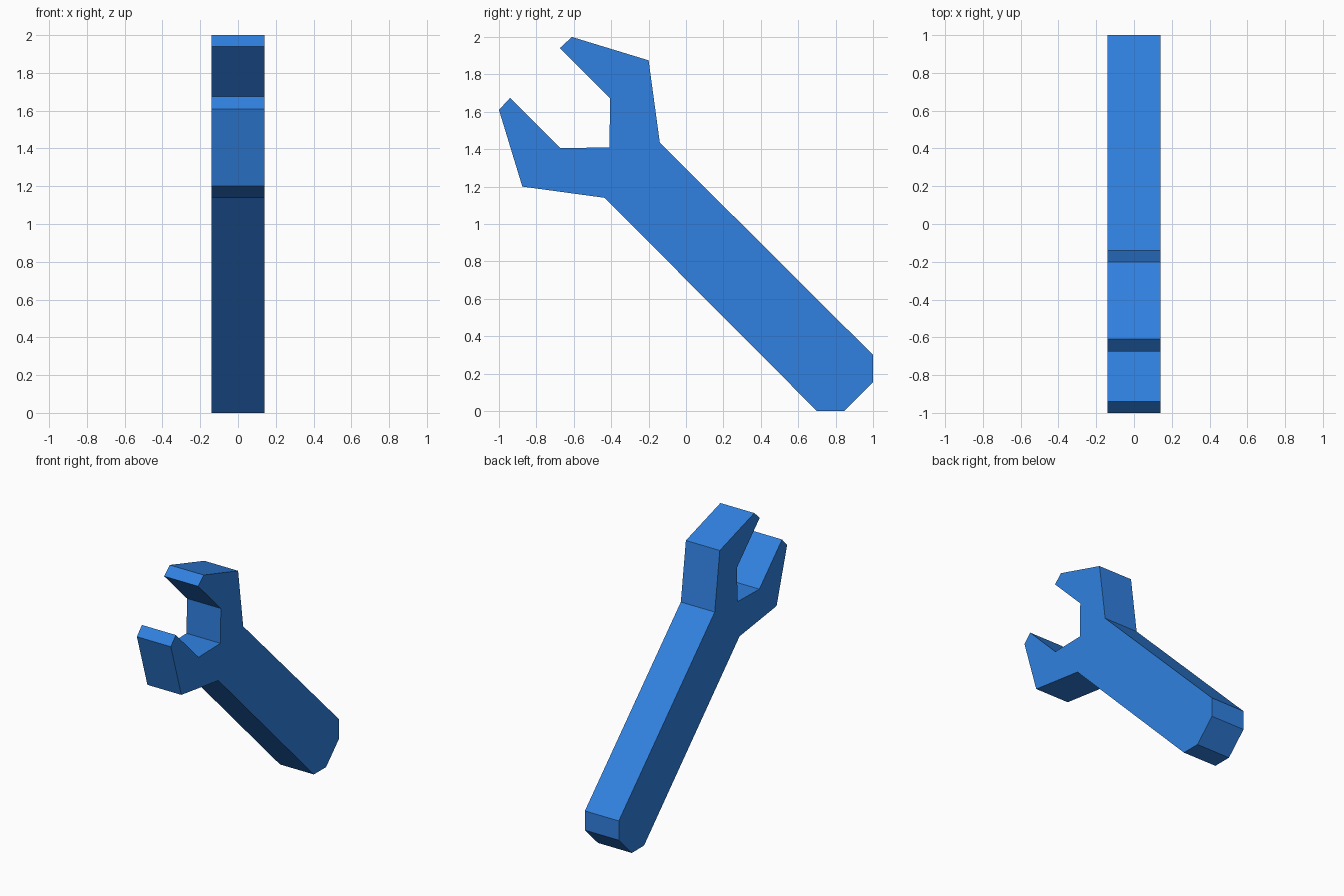
import bpy, bmesh

if "Cube" in bpy.data.objects:
    bpy.data.objects.remove(bpy.data.objects["Cube"])

HALF_WIDTH = 0.141

# One flat colour
blue = bpy.data.materials.new("wrench_blue")
blue.diffuse_color = (0.03, 0.22, 0.75, 1.0)
blue.use_nodes = True
blue.node_tree.nodes["Principled BSDF"].inputs["Base Color"].default_value = blue.diffuse_color

# Upper half of the outline (y, z), from handle end to inside of the jaw
half = [(1.0, 0.155), (1.0, 0.30), (-0.14, 1.435), (-0.20, 1.875),
        (-0.61, 2.0), (-0.675, 1.94), (-0.405, 1.67)]
# The other half mirrors across the diagonal y + z = 1
mirrored = [(1 - z, 1 - y) for y, z in reversed(half)]
outline = half + [(-0.41, 1.41)] + mirrored

# Open-ended wrench: outline extruded across its thickness
bm = bmesh.new()
face = bm.faces.new([bm.verts.new((-HALF_WIDTH, y, z)) for y, z in outline])
ext = bmesh.ops.extrude_face_region(bm, geom=[face], use_keep_orig=True)
moved = [v for v in ext["geom"] if isinstance(v, bmesh.types.BMVert)]
bmesh.ops.translate(bm, verts=moved, vec=(2 * HALF_WIDTH, 0, 0))
bmesh.ops.triangulate(bm, faces=[f for f in bm.faces if len(f.verts) > 4])
bmesh.ops.recalc_face_normals(bm, faces=bm.faces[:])

mesh = bpy.data.meshes.new("wrench")
bm.to_mesh(mesh)
bm.free()
mesh.materials.append(blue)
wrench = bpy.data.objects.new("wrench", mesh)
bpy.context.collection.objects.link(wrench)
